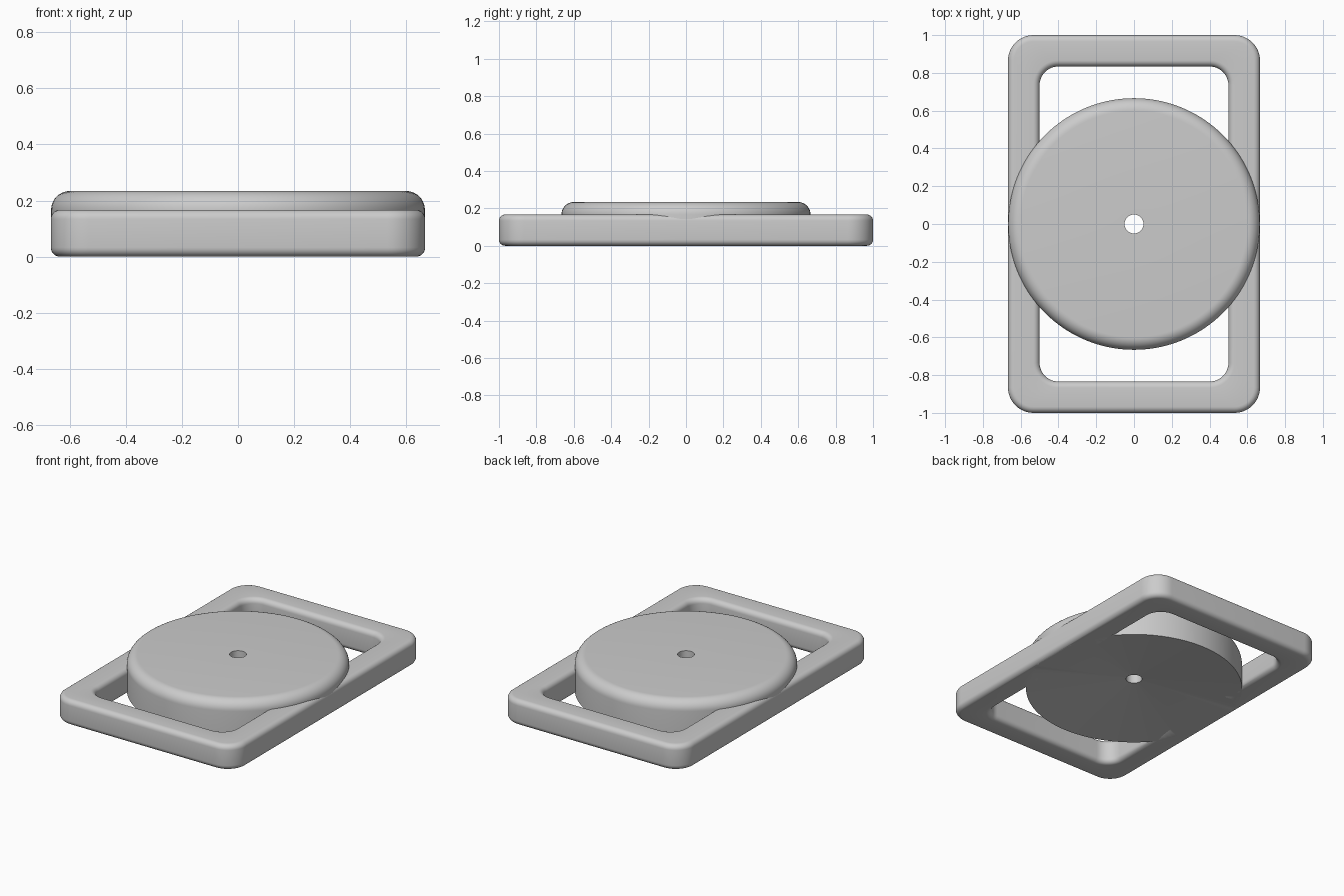
import bpy, bmesh
from math import sin, cos, pi, radians

if "Cube" in bpy.data.objects:
    bpy.data.objects.remove(bpy.data.objects["Cube"], do_unlink=True)

grey = bpy.data.materials.new("plain grey")
grey.use_nodes = True
color = (0.6, 0.6, 0.6, 1)
grey.diffuse_color = color
grey.node_tree.nodes["Principled BSDF"].inputs["Base Color"].default_value = color


def arc(cx, cy, r, start, end, steps):
    """Points along an arc, angles in degrees."""
    angles = [radians(start + (end - start) * i / steps) for i in range(steps + 1)]
    return [(cx + r * cos(a), cy + r * sin(a)) for a in angles]


def rounded_rect(hx, hy, r, z):
    """Closed loop of a rounded rectangle at height z."""
    pts = []
    for k, (sx, sy) in enumerate([(1, 1), (-1, 1), (-1, -1), (1, -1)]):
        pts += arc(sx * (hx - r), sy * (hy - r), r, 90 * k, 90 * k + 90, 12)
    return [(x, y, z) for x, y in pts]


def circle(r, z, limit=1, sides=128):
    """Closed circle at height z, flattened where x passes the limit."""
    angles = [2 * pi * i / sides for i in range(sides)]
    return [(max(-limit, min(limit, r * cos(a))), r * sin(a), z) for a in angles]


def loft(name, loops):
    """Join loops in order, and the last back to the first, into a ring."""
    bm = bmesh.new()
    rings = [[bm.verts.new(p) for p in loop] for loop in loops]
    for i, a in enumerate(rings):
        b = rings[(i + 1) % len(rings)]
        for j in range(len(a)):
            k = (j + 1) % len(a)
            bm.faces.new((a[j], a[k], b[k], b[j]))
    bmesh.ops.recalc_face_normals(bm, faces=bm.faces)
    mesh = bpy.data.meshes.new(name)
    bm.to_mesh(mesh)
    bm.free()
    mesh.materials.append(grey)
    obj = bpy.data.objects.new(name, mesh)
    bpy.context.collection.objects.link(obj)
    return obj


def select(obj):
    bpy.ops.object.select_all(action="DESELECT")
    obj.select_set(True)
    bpy.context.view_layer.objects.active = obj


HX, HY, IX, IY = 0.667, 1.0, 0.5, 0.834
HEIGHT, EDGE = 0.167, 0.033
OUTER_R, INNER_R = 0.135, 0.1
RADIUS, TOP, ROUND, HOLE, DISH = 0.666, 0.234, 0.067, 0.05, 0.067

# Rectangular frame with rounded corners and rounded edges
lower = arc(EDGE, EDGE, EDGE, 270, 180, 6)
side = lower + arc(EDGE, HEIGHT - EDGE, EDGE, 180, 90, 6)
loops = [rounded_rect(HX - d, HY - d, OUTER_R - d, z) for d, z in side]
loops += [rounded_rect(IX + d, IY + d, INNER_R + d, z) for d, z in reversed(side)]
frame = loft("frame", loops)

# Round disc: shallow conical underside, soft top edge and centre hole,
# its lower sides kept within the rounded edges of the frame
loops = [circle(HOLE, DISH)]
loops += [circle(RADIUS, z, HX - d) for d, z in lower]
loops += [circle(r, z) for r, z in arc(RADIUS - ROUND, TOP - ROUND, ROUND, 0, 90, 10)]
loops += [circle(HOLE, TOP)]
disc = loft("disc", loops)

# Continue the conical hollow through the underside of the frame
slope = (RADIUS - HOLE) / DISH
drop = 0.005
cutter = loft("hollow_cutter", [circle(HOLE, -drop), circle(RADIUS + drop * slope, -drop),
                                circle(HOLE, DISH)])
cutter.hide_render = True
cut = frame.modifiers.new("hollow", "BOOLEAN")
cut.operation = "DIFFERENCE"
cut.solver = "EXACT"
cut.object = cutter
select(frame)
bpy.ops.object.modifier_apply(modifier=cut.name)
bpy.data.objects.remove(cutter, do_unlink=True)

for part in (frame, disc):
    select(part)
    bpy.ops.object.shade_smooth_by_angle(angle=radians(35))
